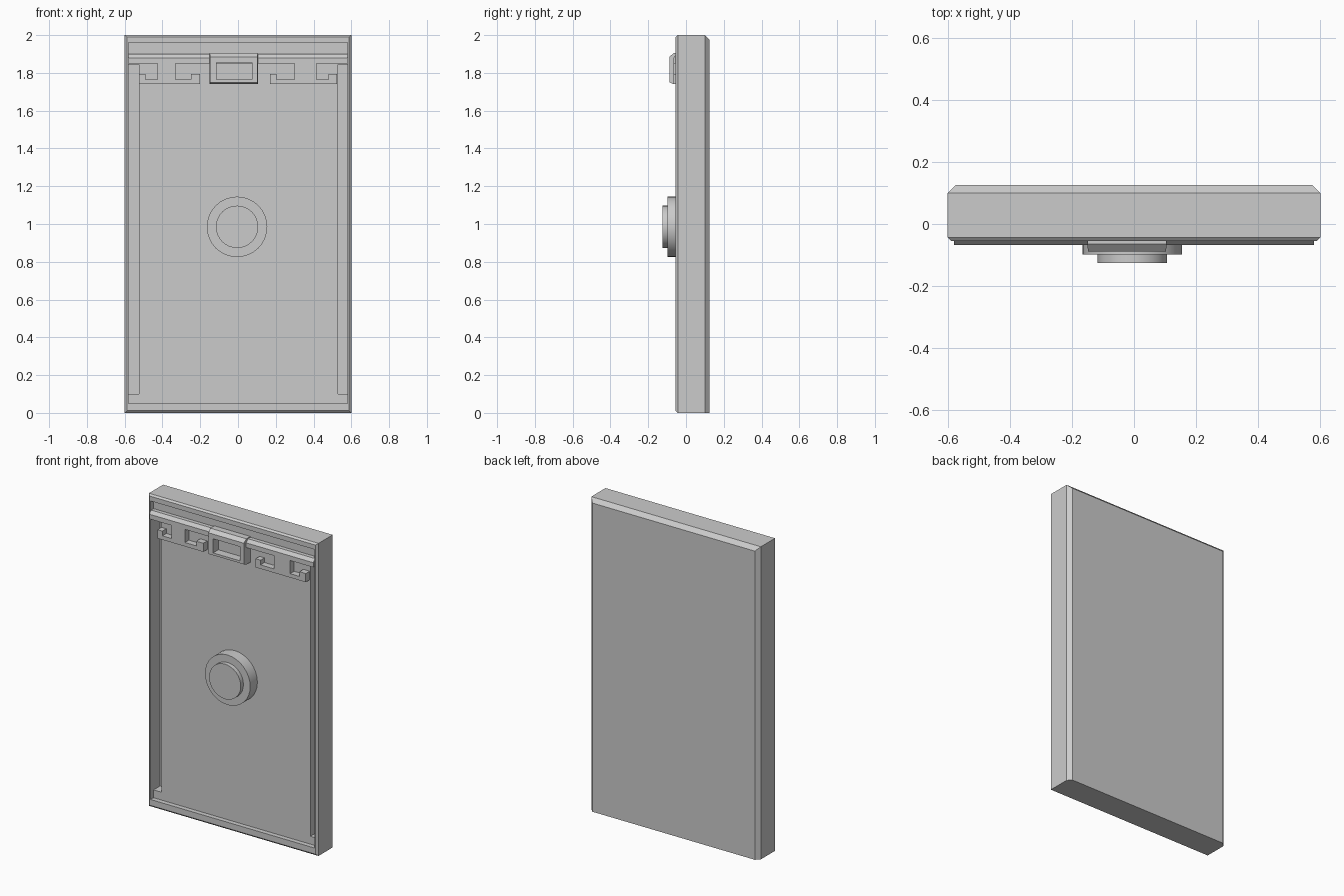
import bpy, bmesh, math
from mathutils import Matrix

if "Cube" in bpy.data.objects:
    bpy.data.objects.remove(bpy.data.objects["Cube"])

FLOOR = -0.025   # y of the recessed front panel


def make_object(name, bm):
    bmesh.ops.recalc_face_normals(bm, faces=bm.faces)
    mesh = bpy.data.meshes.new(name)
    bm.to_mesh(mesh)
    bm.free()
    obj = bpy.data.objects.new(name, mesh)
    bpy.context.collection.objects.link(obj)
    return obj


def loft(name, rings):
    """Closed solid through rings of 3D points."""
    bm = bmesh.new()
    vs = [[bm.verts.new(p) for p in ring] for ring in rings]
    n = len(vs[0])
    for a, b in zip(vs, vs[1:]):
        for i in range(n):
            j = (i + 1) % n
            bm.faces.new((a[i], a[j], b[j], b[i]))
    bm.faces.new(vs[0])
    bm.faces.new(vs[-1])
    return make_object(name, bm)


def rect(x0, x1, z0, z1, y):
    return [(x0, y, z0), (x1, y, z0), (x1, y, z1), (x0, y, z1)]


def box(name, x0, x1, z0, z1, y0, y1):
    return loft(name, [rect(x0, x1, z0, z1, y0), rect(x0, x1, z0, z1, y1)])


def plate(name, outline, y0, y1):
    return loft(name, [[(x, y, z) for x, z in outline] for y in (y0, y1)])


def cut(target, cutter):
    mod = target.modifiers.new(cutter.name, 'BOOLEAN')
    mod.operation = 'DIFFERENCE'
    mod.solver = 'EXACT'
    mod.object = cutter
    cutter.hide_render = True
    cutter.hide_viewport = True


def disc(name, x, z, r, y0, y1):
    bm = bmesh.new()
    m = Matrix.Translation((x, (y0 + y1) / 2, z)) @ Matrix.Rotation(math.pi / 2, 4, 'X')
    bmesh.ops.create_cone(bm, cap_ends=True, segments=32, radius1=r, radius2=r,
                          depth=y1 - y0, matrix=m)
    obj = make_object(name, bm)
    bpy.context.view_layer.objects.active = obj
    obj.select_set(True)
    bpy.ops.object.shade_smooth_by_angle(angle=math.radians(30))
    obj.select_set(False)


# door slab: bevelled front rim, chamfered back (sides and top only)
slab = loft("door_slab", [
    rect(-0.588, 0.588, 0.012, 1.99, -0.055),
    rect(-0.6, 0.6, 0, 2, -0.043),
    rect(-0.6, 0.6, 0, 2, 0.1),
    rect(-0.575, 0.575, 0, 1.975, 0.125)])

# recessed panel and the deep side grooves
cut(slab, box("panel_recess_cutter", -0.58, 0.58, 0.05, 1.96, -0.2, FLOOR))
for side, x0, x1 in (("left", -0.58, -0.525), ("right", 0.53, 0.58)):
    cut(slab, box(side + "_groove_cutter", x0, x1, 0.1, 1.845, -0.2, 0.04))

# latch rail across the top, upper edge chamfered
loft("latch_rail", [
    rect(-0.58, 0.58, 1.85, 1.88, -0.067),
    rect(-0.58, 0.58, 1.85, 1.9, -0.05),
    rect(-0.58, 0.58, 1.85, 1.9, FLOOR + 0.005)])


# hooked brackets hanging under the rail
def bracket(name, a, b, c, d, e, f):
    plate(name, [(a, 1.74), (f, 1.74), (f, 1.795), (e, 1.795), (e, 1.765),
                 (d, 1.765), (d, 1.855), (c, 1.855), (c, 1.765),
                 (b, 1.765), (b, 1.795), (a, 1.795)], -0.065, FLOOR + 0.005)


bracket("left_bracket", -0.525, -0.49, -0.425, -0.33, -0.25, -0.2)
bracket("right_bracket", 0.17, 0.205, 0.3, 0.415, 0.48, 0.525)

# centre latch housing with its pocket
housing = loft("latch_housing", [
    rect(-0.148, 0.103, 1.75, 1.885, -0.088),
    rect(-0.15, 0.105, 1.74, 1.905, -0.065),
    rect(-0.15, 0.105, 1.74, 1.905, FLOOR + 0.005)])
cut(housing, box("housing_pocket_cutter", -0.115, 0.075, 1.765, 1.855, -0.2, -0.035))

# round knob in two steps
disc("knob_base", -0.005, 0.985, 0.16, -0.098, FLOOR + 0.005)
disc("knob_cap", -0.005, 0.985, 0.112, -0.125, -0.09)
